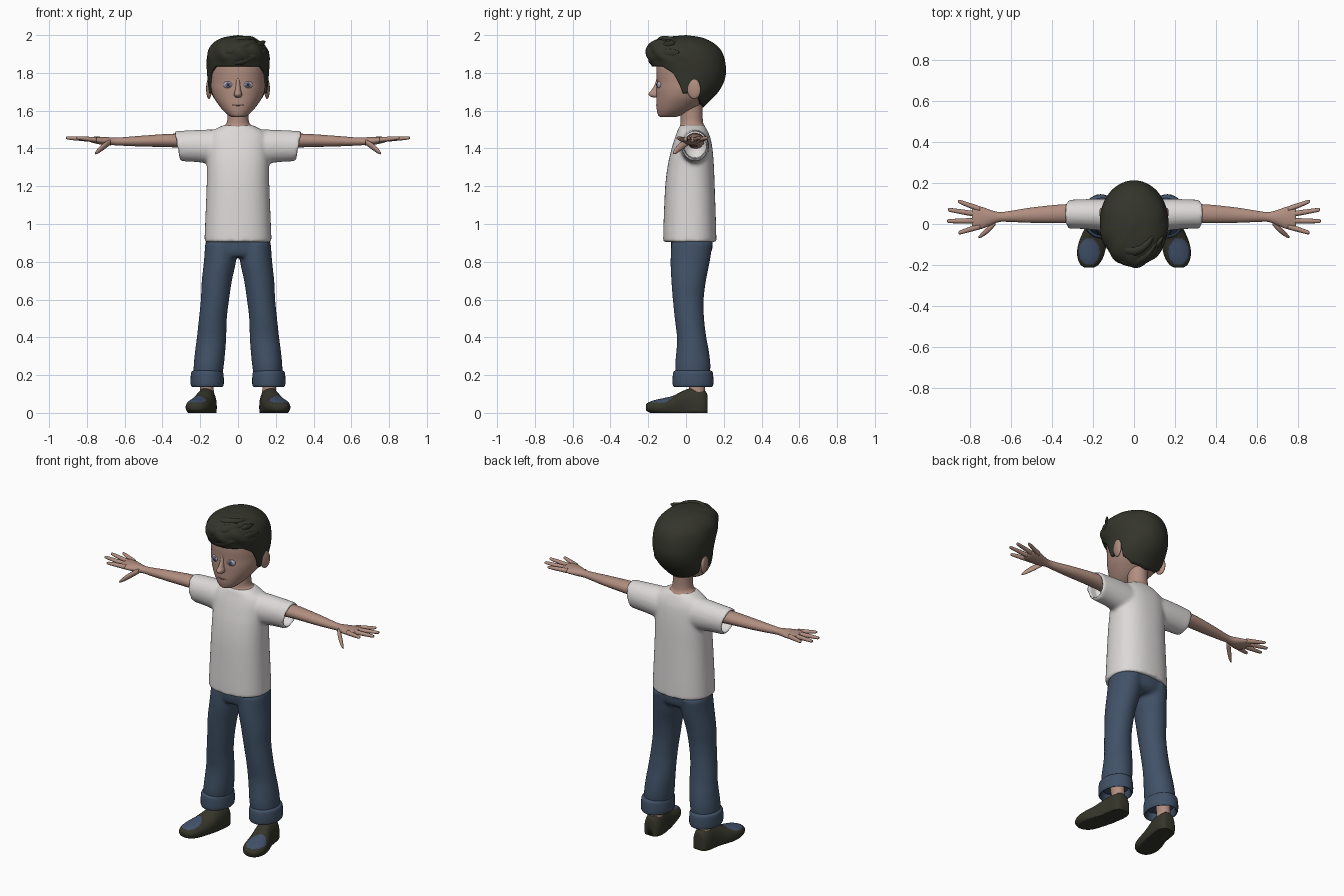
import bpy, bmesh, math
from mathutils import Matrix, Euler


def material(name, r, g, b):
    m = bpy.data.materials.new(name)
    m.diffuse_color = (r, g, b, 1)
    return m


SKIN = material("skin", .44, .27, .215)
LIP = material("lip", .36, .205, .165)
WHITE = material("shirt white", .72, .69, .69)
DENIM = material("denim blue", .052, .083, .135)
HAIR = material("hair dark", .034, .035, .024)
SHOE = material("shoe dark", .036, .036, .024)
PATCH = material("shoe blue", .055, .085, .15)
EYE = material("eye grey", .42, .38, .42)
IRIS = material("iris blue", .12, .15, .27)
PUPIL = material("pupil dark", .02, .02, .03)


def smooth(pts, steps=5):
    """Catmull-Rom resampling of a list of tuples."""
    out = []
    for i in range(len(pts) - 1):
        a, b, c, d = (pts[max(0, min(len(pts) - 1, i + k))] for k in (-1, 0, 1, 2))
        for s in range(steps):
            t = s / steps
            out.append(tuple(.5 * (2*q + (r-p)*t + (2*p - 5*q + 4*r - u)*t*t + (3*q - p - 3*r + u)*t**3)
                             for p, q, r, u in zip(a, b, c, d)))
    return out + [tuple(pts[-1])]


def loft(bm, rings, axis='z', n=32, p=2.0, skew=0, floor=None):
    """Skin over rings (x, y, z, r1, r2) that lie square to the axis."""
    loops = []
    for x, y, z, r1, r2 in smooth(rings):
        loop = []
        for i in range(n):
            a = 2 * math.pi * i / n
            c, s = math.cos(a), math.sin(a)
            c = math.copysign(abs(c) ** (2 / p), c) * r1
            s = math.copysign(abs(s) ** (2 / p), s) * r2
            co = {'z': [x + c, y + s, z], 'x': [x + skew * s, y + c, z + s], 'y': [x + c, y, z + s]}[axis]
            if floor is not None:
                co[2] = max(floor, co[2])
            loop.append(bm.verts.new(co))
        loops.append(loop)
    for l, m in zip(loops, loops[1:]):
        for i in range(n):
            bm.faces.new((l[i], l[(i+1) % n], m[(i+1) % n], m[i]))
    bm.faces.new(loops[0])
    bm.faces.new(loops[-1])


def ball(bm, loc, size, rot=(0, 0, 0)):
    mat = Matrix.Translation(loc) @ Euler(rot).to_matrix().to_4x4() @ Matrix.Diagonal((*size, 1))
    bmesh.ops.create_uvsphere(bm, u_segments=24, v_segments=14, radius=1, matrix=mat)


def finish(name, bm, *mats, mirror=False, voxel=0):
    bmesh.ops.recalc_face_normals(bm, faces=bm.faces[:])
    for f in bm.faces:
        f.smooth = True
    me = bpy.data.meshes.new(name)
    bm.to_mesh(me)
    bm.free()
    ob = bpy.data.objects.new(name, me)
    bpy.context.collection.objects.link(ob)
    for m in mats:
        me.materials.append(m)
    if mirror:
        ob.modifiers.new("mirror", 'MIRROR').use_mirror_merge = False
    if voxel:
        r = ob.modifiers.new("fuse", 'REMESH')
        r.mode, r.voxel_size, r.use_smooth_shade = 'VOXEL', voxel, True
        s = ob.modifiers.new("soften", 'SMOOTH')
        s.factor, s.iterations = .5, 5
    return ob


def part(name, rings, mat, mirror=False, **kw):
    bm = bmesh.new()
    loft(bm, rings, **kw)
    return finish(name, bm, mat, mirror=mirror)


def blob(name, mat, loc, size, rot=(0, 0, 0), mirror=True):
    bm = bmesh.new()
    ball(bm, loc, size, rot)
    return finish(name, bm, mat, mirror=mirror)


# Shirt: torso and sleeves fused, sleeve ends hollowed
bm = bmesh.new()
loft(bm, [(0, y, z, a, b) for z, y, a, b in (
    (.905, .02, .178, .141), (1.0, .02, .174, .139), (1.2, .021, .166, .131), (1.32, .026, .164, .121),
    (1.4, .032, .164, .108), (1.45, .035, .162, .096), (1.485, .035, .145, .083), (1.51, .033, .105, .072),
    (1.522, .033, .08, .064))], n=48, p=2.35)
for s in (1, -1):
    loft(bm, [(.07*s, .042, 1.40, .08, .1), (.15*s, .045, 1.408, .078, .092),
              (.24*s, .048, 1.412, .073, .084), (.322*s, .048, 1.412, .07, .08)], axis='x', skew=.2*s)
shirt = finish("shirt", bm, WHITE, voxel=.01)
cutter = part("sleeve_cutter", [(.255, .048, 1.415, .058, .062), (.37, .048, 1.412, .063, .072)],
              WHITE, mirror=True, axis='x', skew=.2)
cutter.hide_render = True
cut = shirt.modifiers.new("hollow", 'BOOLEAN')
cut.operation, cut.object = 'DIFFERENCE', cutter

# Trousers: hips and legs fused, with rolled cuffs
bm = bmesh.new()
loft(bm, [(0, .02, .825, .12, .085), (0, .03, .86, .165, .108), (0, .032, .95, .165, .11)], p=2.3)
for s in (1, -1):
    loft(bm, [(x*s, y, z, a, b) for z, x, y, a, b in (
        (.18, .16, .036, .074, .088), (.25, .155, .036, .08, .094), (.33, .147, .035, .08, .086),
        (.4, .14, .03, .078, .078), (.5, .133, .018, .074, .078), (.6, .122, .012, .075, .082),
        (.7, .112, .014, .08, .092), (.8, .096, .022, .085, .104), (.9, .088, .032, .086, .11))])
finish("trousers", bm, DENIM, voxel=.01)
part("trouser_cuff", [(.163, .037, z, r, r + .02) for z, r in (
    (.225, .072), (.215, .084), (.18, .088), (.148, .087), (.138, .08), (.15, .071), (.19, .066))],
    DENIM, mirror=True)
part("ankle", [(.165, .058, .07, .044, .046), (.165, .058, .13, .036, .042), (.165, .05, .2, .04, .045)],
     SKIN, mirror=True)

# Shoes: flat-soled loft from heel to toe, blue patch on the toe top
bm = bmesh.new()
loft(bm, [(x, y, .03, w, h - .03) for y, x, w, h in (
    (.115, .165, .022, .08), (.108, .165, .04, .108), (.08, .166, .053, .128), (.03, .17, .056, .132),
    (-.02, .18, .06, .115), (-.07, .195, .067, .09), (-.12, .207, .069, .078), (-.165, .213, .062, .068),
    (-.198, .217, .044, .056), (-.212, .218, .022, .045))], axis='y', n=48, p=2.2, floor=0)
bm.normal_update()
for f in bm.faces:
    c = f.calc_center_median()
    if ((c.x - .218) / .05) ** 2 + ((c.y + .135) / .065) ** 2 < 1 and c.z > .045:
        f.material_index = 1
finish("shoe", bm, SHOE, PATCH, mirror=True)

# Arms, palms and fingers
bm = bmesh.new()
loft(bm, [(.2, .05, 1.435, .045, .04), (.34, .05, 1.442, .046, .036), (.5, .043, 1.439, .037, .029),
          (.6, .037, 1.437, .027, .023), (.655, .034, 1.437, .024, .02), (.7, .031, 1.439, .038, .022),
          (.745, .03, 1.443, .054, .019), (.78, .032, 1.447, .052, .014), (.79, .034, 1.448, .04, .008)], axis='x')
for y0, x1, y1 in ((.072, .858, .111), (.045, .905, .07), (.016, .91, .014), (-.012, .856, -.043)):
    loft(bm, [(.75, y0, 1.446, .014, .014), ((.75 + x1) / 2, (y0 + y1) / 2, 1.451, .0125, .0115),
              (x1 - .01, y1 - (y1 - y0) * .07, 1.455, .0095, .008), (x1, y1, 1.456, .004, .003)], axis='x', n=12)
loft(bm, [(.675, .01, 1.434, .016, .014), (.705, -.022, 1.415, .017, .018), (.74, -.052, 1.388, .012, .014),
          (.757, -.064, 1.374, .004, .005)], axis='x', n=12)
finish("arm_and_hand", bm, SKIN, mirror=True)

# Neck, head, nose, ears
part("neck", [(0, .035, 1.45, .1, .07), (0, .034, 1.51, .082, .068), (0, .031, 1.535, .06, .06),
              (0, .03, 1.58, .055, .058), (0, .03, 1.66, .058, .06)], SKIN)
part("head", [(0, (f + b) / 2, z, w, (b - f) / 2) for z, f, b, w in (
    (1.566, -.132, -.06, .028), (1.574, -.146, -.03, .048), (1.6, -.154, .03, .078), (1.635, -.157, .085, .106),
    (1.67, -.157, .13, .128), (1.71, -.157, .165, .142), (1.75, -.155, .182, .147), (1.82, -.157, .188, .148),
    (1.88, -.145, .172, .135), (1.93, -.1, .13, .1), (1.96, -.03, .06, .04))], SKIN, n=48, p=2.1)
part("nose", [(0, -.15, 1.77, .008, .006), (0, -.152, 1.74, .011, .013), (0, -.157, 1.71, .015, .025),
              (0, -.162, 1.69, .021, .036), (0, -.16, 1.676, .019, .031), (0, -.155, 1.669, .01, .014)], SKIN, n=20)
blob("ear", SKIN, (.153, .04, 1.718), (.014, .038, .056), (.15, 0, -.2))
blob("mouth", LIP, (0, -.153, 1.63), (.03, .006, .005), mirror=False)

# Eyes
blob("eyeball", EYE, (.054, -.142, 1.737), (.025, .011, .019), (0, 0, .3))
blob("iris", IRIS, (.053, -.150, 1.737), (.014, .006, .015), (0, 0, .3))
blob("pupil", PUPIL, (.053, -.154, 1.737), (.006, .004, .007), (0, 0, .3))

# Hair cap: columns run from the hairline to the crown, rippled at the front
prof = smooth([(1.60, -.11, .075, .10), (1.65, -.15, .125, .138), (1.70, -.163, .172, .153),
               (1.75, -.166, .2, .16), (1.80, -.17, .212, .164), (1.85, -.188, .209, .167),
               (1.89, -.207, .2, .165), (1.93, -.206, .178, .153), (1.965, -.178, .135, .122),
               (1.988, -.115, .08, .075), (2.0, .0, .0, .0)], 6)
line = [(0, 1.835), (45, 1.835), (62, 1.80), (76, 1.73), (84, 1.69), (92, 1.69), (98, 1.74), (106, 1.74),
        (116, 1.67), (140, 1.63), (181, 1.615)]


def hairline(deg):
    for (a, za), (b, zb) in zip(line, line[1:]):
        if deg <= b:
            return za + (zb - za) * (deg - a) / (b - a)


bm = bmesh.new()
N, K = 120, 36
grid = []
for i in range(N):
    a = 2 * math.pi * i / N
    deg = math.degrees(min(a, 2 * math.pi - a))
    z0 = hairline(deg)
    s0 = next(k for k, q in enumerate(prof) if q[0] >= z0)
    s0 = s0 - (prof[s0][0] - z0) / (prof[s0][0] - prof[s0-1][0])
    col = []
    for k in range(K):
        s = s0 + (len(prof) - 1.05 - s0) * k / (K - 1)
        j, t = int(s), s % 1
        z, f, b, w = (u + (v - u) * t for u, v in zip(prof[j], prof[j+1]))
        front = (1 + math.cos(a)) / 2 * min(1, max(0, (z - 1.84) / .05))
        r = 1 + .028 * front * math.sin(9 * a + 30 * z)
        col.append(bm.verts.new((w * r * math.sin(a), (f + b) / 2 - (b - f) / 2 * r * math.cos(a), z)))
    grid.append(col)
for i in range(N):
    l, m = grid[i], grid[(i+1) % N]
    for k in range(K - 1):
        bm.faces.new((l[k], m[k], m[k+1], l[k+1]))
bm.faces.new([c[-1] for c in grid])
cap = finish("hair_cap", bm, HAIR)
thick = cap.modifiers.new("thickness", 'SOLIDIFY')
thick.thickness, thick.offset = .014, -1

# Swept locks of the quiff
bm = bmesh.new()
for pts in (
    [(-.145, -.08, 1.875, .005), (-.09, -.145, 1.905, .03), (-.01, -.172, 1.925, .036), (.07, -.14, 1.945, .032), (.125, -.07, 1.955, .006)],
    [(-.11, -.07, 1.935, .005), (-.05, -.12, 1.955, .026), (.02, -.125, 1.968, .027), (.08, -.08, 1.967, .024), (.12, -.01, 1.955, .005)],
    [(-.03, -.18, 1.85, .005), (.03, -.175, 1.868, .024), (.09, -.145, 1.89, .027), (.14, -.09, 1.905, .022), (.163, -.04, 1.91, .005)],
    [(.07, -.12, 1.92, .005), (.1, -.105, 1.94, .022), (.13, -.08, 1.955, .016), (.145, -.06, 1.965, .004)]):
    loft(bm, [(*q, q[3]) for q in pts], axis='x', n=16)
finish("hair_locks", bm, HAIR)
